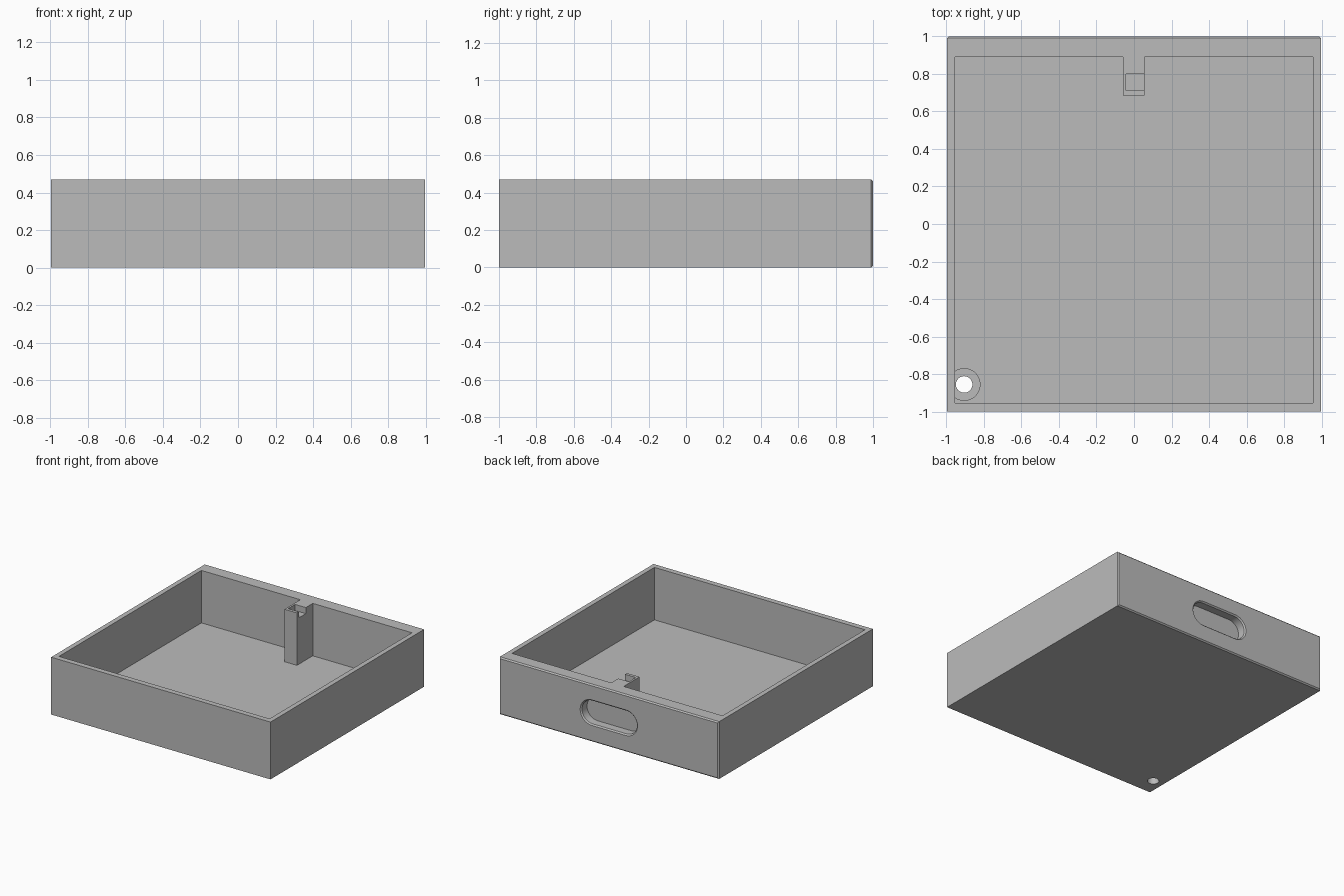
import bpy, bmesh, math

if "Cube" in bpy.data.objects:
    bpy.data.objects.remove(bpy.data.objects["Cube"], do_unlink=True)

W, D, H = 0.995, 1.0, 0.47      # half width, half depth, height
WALL, FLOOR = 0.04, 0.04
BACK = 0.89                     # inner face of the thick back wall

grey = bpy.data.materials.new("plain_grey")
grey.use_nodes = True
colour = (0.5, 0.5, 0.5, 1)
grey.diffuse_color = colour
grey.node_tree.nodes["Principled BSDF"].inputs["Base Color"].default_value = colour


def make_object(name, bm):
    bmesh.ops.recalc_face_normals(bm, faces=bm.faces)
    mesh = bpy.data.meshes.new(name)
    bm.to_mesh(mesh)
    bm.free()
    obj = bpy.data.objects.new(name, mesh)
    bpy.context.collection.objects.link(obj)
    mesh.materials.append(grey)
    return obj


def loft(name, rings):
    """Closed solid through rings that share one point count."""
    bm = bmesh.new()
    loops = [[bm.verts.new(p) for p in ring] for ring in rings]
    for a, b in zip(loops, loops[1:]):
        for i in range(len(a)):
            j = (i + 1) % len(a)
            bm.faces.new((a[i], a[j], b[j], b[i]))
    bm.faces.new(loops[0])
    bm.faces.new(loops[-1])
    return make_object(name, bm)


def prism(name, outline, z0, z1):
    return loft(name, [[(x, y, z) for x, y in outline] for z in (z0, z1)])


def rect(x0, x1, y0, y1):
    return [(x0, y0), (x1, y0), (x1, y1), (x0, y1)]


def circle(cx, cy, r, n=48):
    return [(cx + r * math.cos(2 * math.pi * i / n),
             cy + r * math.sin(2 * math.pi * i / n)) for i in range(n)]


def stadium(r, y, half=0.155, cz=0.24, n=16):
    pts = []
    for side, start in ((1, -math.pi / 2), (-1, math.pi / 2)):
        for i in range(n + 1):
            a = start + math.pi * i / n
            pts.append((side * half + r * math.cos(a), y, cz + r * math.sin(a)))
    return pts


def combine(target, tool, operation):
    mod = target.modifiers.new(operation, "BOOLEAN")
    mod.operation, mod.object, mod.solver = operation, tool, "EXACT"
    bpy.context.view_layer.objects.active = target
    bpy.ops.object.modifier_apply(modifier=mod.name)
    bpy.data.objects.remove(tool, do_unlink=True)


# Outer block with a small chamfer round the back face
tray = prism("tray", rect(-W, W, -D, D), 0, H)
bm = bmesh.new()
bm.from_mesh(tray.data)
back_edges = [e for e in bm.edges if all(v.co.y > D - 0.01 for v in e.verts)]
bmesh.ops.bevel(bm, geom=back_edges, offset=0.01, segments=1, affect="EDGES")
bm.to_mesh(tray.data)
bm.free()

# Cavity, leaving a square post standing against the back wall
PX0, PX1, PY = -0.058, 0.055, 0.685
ix, iy = W - WALL, -D + 0.045
cavity = [(-ix, iy), (ix, iy), (ix, BACK), (PX1, BACK),
          (PX1, PY), (PX0, PY), (PX0, BACK), (-ix, BACK)]
combine(tray, prism("cavity", cavity, FLOOR, H + 0.1), "DIFFERENCE")

# Notch in the top of the post, open on one side
notch = rect(-0.042, PX1 + 0.05, 0.71, 0.80)
combine(tray, prism("notch", notch, H - 0.05, H + 0.1), "DIFFERENCE")

# Rounded grip pocket with a chamfered rim in the back wall
pocket = loft("grip_pocket", [stadium(0.115, D + 0.01), stadium(0.095, D - 0.01),
                              stadium(0.095, D - 0.075)])
combine(tray, pocket, "DIFFERENCE")

# Drain collar and drain hole in the front corner
drain = (-0.905, -0.855)
combine(tray, prism("drain_collar", circle(*drain, 0.087), 0.02, 0.075), "UNION")
combine(tray, prism("drain_hole", circle(*drain, 0.044), -0.1, 0.2), "DIFFERENCE")

# Smooth the round parts, keep the edges sharp
bpy.ops.object.select_all(action="DESELECT")
tray.select_set(True)
bpy.context.view_layer.objects.active = tray
bpy.ops.object.shade_smooth_by_angle(angle=math.radians(30))
